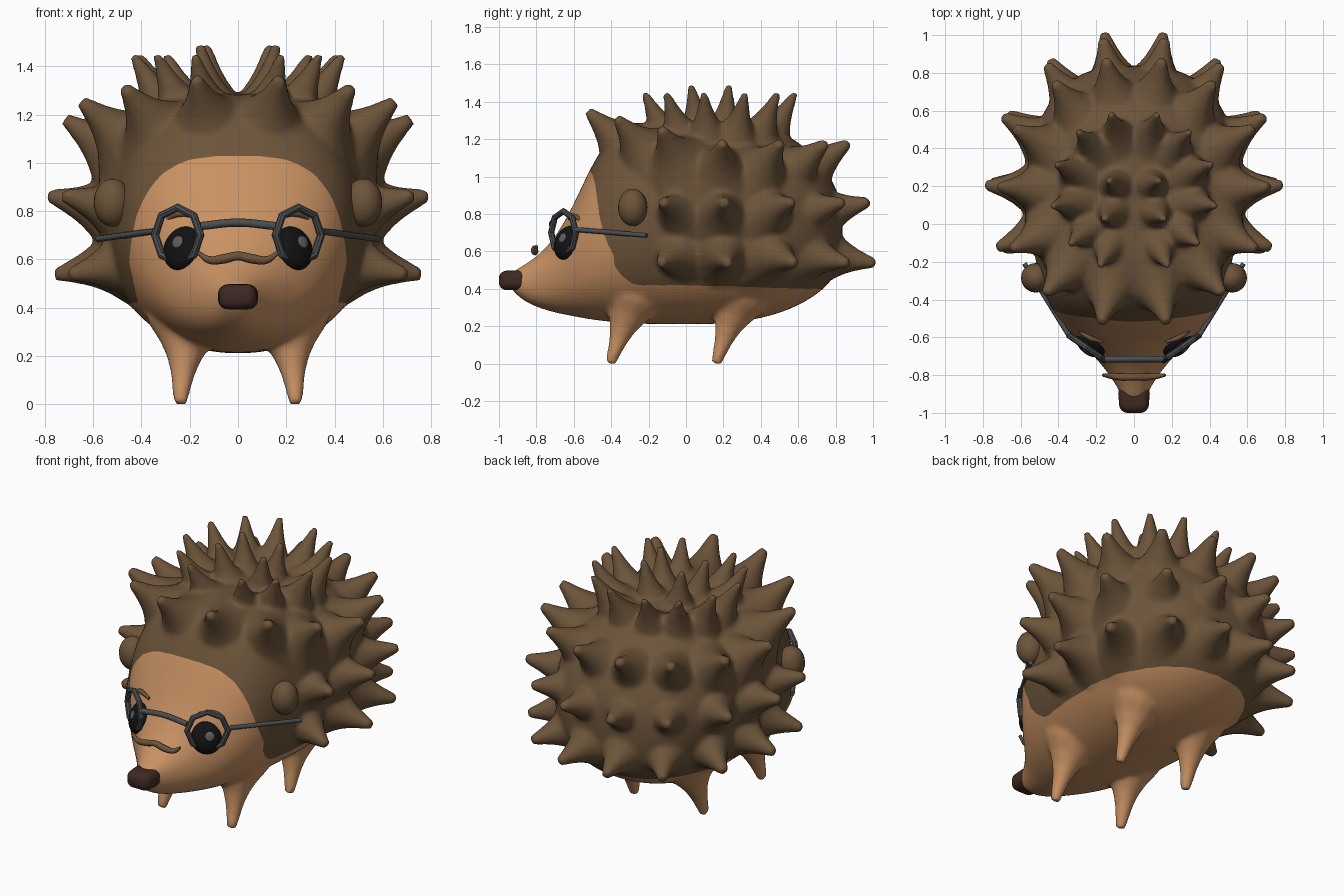
import bpy, bmesh, math
from mathutils import Vector, Matrix

if "Cube" in bpy.data.objects:
    bpy.data.objects.remove(bpy.data.objects["Cube"])

def material(name, rgb):
    m = bpy.data.materials.new(name)
    m.diffuse_color = (*rgb, 1)
    m.use_nodes = True
    m.node_tree.nodes["Principled BSDF"].inputs["Base Color"].default_value = m.diffuse_color
    return m

SKIN = material("tan skin", (0.58, 0.285, 0.125))
QUILL = material("brown quills", (0.15, 0.088, 0.042))
NOSE = material("dark brown nose", (0.05, 0.022, 0.016))
BLACK = material("black eye", (0.006, 0.006, 0.006))
GLINT = material("grey glint", (0.11, 0.11, 0.11))
FRAME = material("dark grey frame", (0.07, 0.075, 0.08))

def add_object(name, bm, mats):
    bmesh.ops.recalc_face_normals(bm, faces=bm.faces)
    me = bpy.data.meshes.new(name)
    bm.to_mesh(me)
    bm.free()
    ob = bpy.data.objects.new(name, me)
    bpy.context.collection.objects.link(ob)
    for m in mats:
        me.materials.append(m)
    return ob

def apply_modifier(ob, kind, **props):
    mod = ob.modifiers.new(kind, kind)
    for k, v in props.items():
        setattr(mod, k, v)
    bpy.context.view_layer.objects.active = ob
    bpy.ops.object.modifier_apply(modifier=mod.name)

def smooth(ob):
    for p in ob.data.polygons:
        p.use_smooth = True

def skin_rings(bm, rings):
    """Join rings of points into a closed tube."""
    vs = [[bm.verts.new(p) for p in r] for r in rings]
    n = len(vs[0])
    for a, b in zip(vs, vs[1:]):
        for i in range(n):
            bm.faces.new((a[i], a[(i + 1) % n], b[(i + 1) % n], b[i]))
    bm.faces.new(vs[0][::-1])
    bm.faces.new(vs[-1])

def taper(bm, base, tip, radii, n=14):
    """Flared cone from base to tip."""
    base, tip = Vector(base), Vector(tip)
    q = (tip - base).to_track_quat('Z', 'Y')
    rings = []
    for i, r in enumerate(radii):
        c = base.lerp(tip, i / (len(radii) - 1))
        rings.append([c + q @ Vector((r * math.cos(a), r * math.sin(a), 0))
                      for a in (2 * math.pi * k / n for k in range(n))])
    skin_rings(bm, rings)

def ellipsoid(name, centre, radii, mat, rot=Matrix.Identity(3)):
    bm = bmesh.new()
    bmesh.ops.create_uvsphere(bm, u_segments=24, v_segments=14, radius=1)
    for v in bm.verts:
        v.co = Vector(centre) + rot @ Vector([a * b for a, b in zip(v.co, radii)])
    smooth(add_object(name, bm, [mat]))

def tube(name, pts, radius, mat, radii=None):
    cu = bpy.data.curves.new(name, 'CURVE')
    cu.dimensions = '3D'
    cu.bevel_depth = radius
    cu.bevel_resolution = 2
    cu.resolution_u = 6
    cu.use_fill_caps = True
    sp = cu.splines.new('BEZIER')
    sp.bezier_points.add(len(pts) - 1)
    for i, (bp, p) in enumerate(zip(sp.bezier_points, pts)):
        bp.co = p
        bp.handle_left_type = bp.handle_right_type = 'AUTO'
        bp.radius = radii[i] if radii else 1
    ob = bpy.data.objects.new(name, cu)
    bpy.context.collection.objects.link(ob)
    cu.materials.append(mat)
    bpy.ops.object.select_all(action='DESELECT')
    ob.select_set(True)
    bpy.context.view_layer.objects.active = ob
    bpy.ops.object.convert(target='MESH')

# Body: elliptical sections along y (y, bottom, top, half width)
SECTIONS = [(-0.95, .41, .48, .05), (-.88, .34, .52, .08), (-.80, .30, .57, .13),
            (-.70, .27, .67, .21), (-.60, .25, .85, .32), (-.50, .23, 1.08, .41),
            (-.38, .215, 1.26, .48), (-.20, .205, 1.29, .53), (0, .205, 1.29, .55),
            (.20, .205, 1.29, .56), (.40, .235, 1.28, .55), (.55, .28, 1.23, .51),
            (.70, .36, 1.11, .42), (.80, .46, .96, .29), (.84, .58, .82, .13)]
bm = bmesh.new()
rings = []
for y, lo, hi, w in SECTIONS:
    ring = []
    for k in range(24):
        c, s = math.cos(k * math.pi / 12), math.sin(k * math.pi / 12)
        ring.append((w * math.copysign(abs(c) ** .92, c), y,
                     (lo + hi) / 2 + (hi - lo) / 2 * math.copysign(abs(s) ** .92, s)))
    rings.append(ring)
skin_rings(bm, rings)
body = add_object("body", bm, [])
apply_modifier(body, 'SUBSURF', levels=2)

bm = bmesh.new()
bm.from_mesh(body.data)

# Quills: rows round the back (tip height, x radius, y radius, y centre, angles from the side)
ROWS = [(.54, .74, .82, .19, (78, 54, 28, 2, -23)),
        (.86, .77, .79, .19, (78, 54, 28, 1, -23)),
        (1.17, .70, .70, .17, (78, 54, 28, 2, -25, -49, -76)),
        (1.43, .43, .42, .17, (74, 48, 20, -10, -40, -66)),
        (1.47, .20, .14, .12, (50, -40))]
QUILL_R = (.28, .23, .175, .125, .088, .062, .043, .026)
CORE = Vector((0, .15, .68))
for z, rx, ry, cy, angles in ROWS:
    for a in angles:
        c, s = math.cos(math.radians(a)), math.sin(math.radians(a))
        rise = .17 * max(0, -s) if z == 1.17 else 0
        slim = .72 if z > 1.4 else 1
        for side in (1, -1):
            tip = Vector((side * rx * c, cy + ry * s, z + rise))
            d = (tip - CORE).normalized()
            taper(bm, tip - d * .36, tip + d * .022, [r * slim for r in QUILL_R])

# Legs
LEG_R = (.19, .16, .11, .074, .052, .039, .029)
for side in (1, -1):
    taper(bm, (side * .205, -.27, .39), (side * .24, -.405, 0), LEG_R)
    taper(bm, (side * .205, .29, .39), (side * .24, .16, 0), LEG_R)

# Fuse everything into one soft skin
bm.to_mesh(body.data)
bm.free()
apply_modifier(body, 'REMESH', mode='VOXEL', voxel_size=.0135)
apply_modifier(body, 'SMOOTH', factor=.5, iterations=10)
body.data.materials.clear()
body.data.materials.append(SKIN)
body.data.materials.append(QUILL)

# Bare face and belly: arch at the front, level line along the sides
bm = bmesh.new()
bm.from_mesh(body.data)
for f in bm.faces:
    f.smooth = True
    x, y, z = f.calc_center_median()
    hem = .42 - .03 * max(0, y) + .1 * (max(0, -.25 - y) / .13) ** 2
    arch = (abs(x) / .455) ** 3 + (max(0, z - .4) / .63) ** 3 < 1
    f.material_index = 0 if z < hem or (y < -.385 and arch) else 1

# Even out the colour edge
edge = [e for e in bm.edges if len({f.material_index for f in e.link_faces}) == 2]
near = {}
for e in edge:
    for v in e.verts:
        near.setdefault(v, []).append(e.other_vert(v))
for _ in range(6):
    moved = {v: v.co * .5 + sum((n.co for n in ns), Vector()) / len(ns) * .5 for v, ns in near.items()}
    for v, co in moved.items():
        v.co = co
for v in bm.verts:
    v.co.z = max(v.co.z, 0)
bm.to_mesh(body.data)
bm.free()

# Nose
bm = bmesh.new()
bmesh.ops.create_cube(bm, size=1)
bmesh.ops.scale(bm, vec=(.174, .145, .104), verts=bm.verts)
bmesh.ops.translate(bm, vec=(0, -.928, .445), verts=bm.verts)
for v in bm.verts:
    if v.co.y < -.93:
        v.co.x *= .86
nose = add_object("nose", bm, [NOSE])
apply_modifier(nose, 'BEVEL', width=.042, segments=5)
smooth(nose)

# Moustache
tube("moustache", [(-.165, -.80, .628), (-.12, -.805, .598), (-.06, -.81, .602), (0, -.81, .614),
                   (.06, -.81, .602), (.12, -.805, .598), (.165, -.80, .628)],
     .02, QUILL, (.4, .8, 1, .9, 1, .8, .4))

# Paired face parts
for side, tag in ((1, "right"), (-1, "left")):
    ellipsoid("ear_" + tag, (side * .52, -.285, .835), (.078, .078, .10), QUILL)
    turn = Matrix.Rotation(math.radians(40 * side), 3, 'Z') @ Matrix.Rotation(math.radians(-20), 3, 'X')
    eye = Vector((side * .23, -.632, .645))
    ellipsoid("eye_" + tag, eye, (.09, .055, .095), BLACK, turn)
    glint = eye + turn @ Vector((.012, -.053, .01))
    ellipsoid("eye_glint_" + tag, glint, (.027, .008, .027), GLINT, turn)
    tube("eyebrow_" + tag, [(side * .17, -.625, .775), (side * .24, -.60, .79), (side * .31, -.545, .755)],
         .014, QUILL, (.6, 1, .6))
    # Octagonal lens rim and temple arm
    bpy.ops.mesh.primitive_torus_add(
        major_segments=8, minor_segments=8, major_radius=.115, minor_radius=.017,
        location=(side * .25, -.655, .70),
        rotation=(math.radians(90), 0, math.radians(35 * side)))
    rim = bpy.context.object
    rim.name = "glasses_rim_" + tag
    rim.data.materials.append(FRAME)
    tube("glasses_arm_" + tag, [(side * .345, -.59, .717), (side * .58, -.21, .685)], .013, FRAME)

# Glasses bridge
tube("glasses_bridge", [(-.155, -.715, .738), (0, -.715, .752), (.155, -.715, .738)], .017, FRAME)
